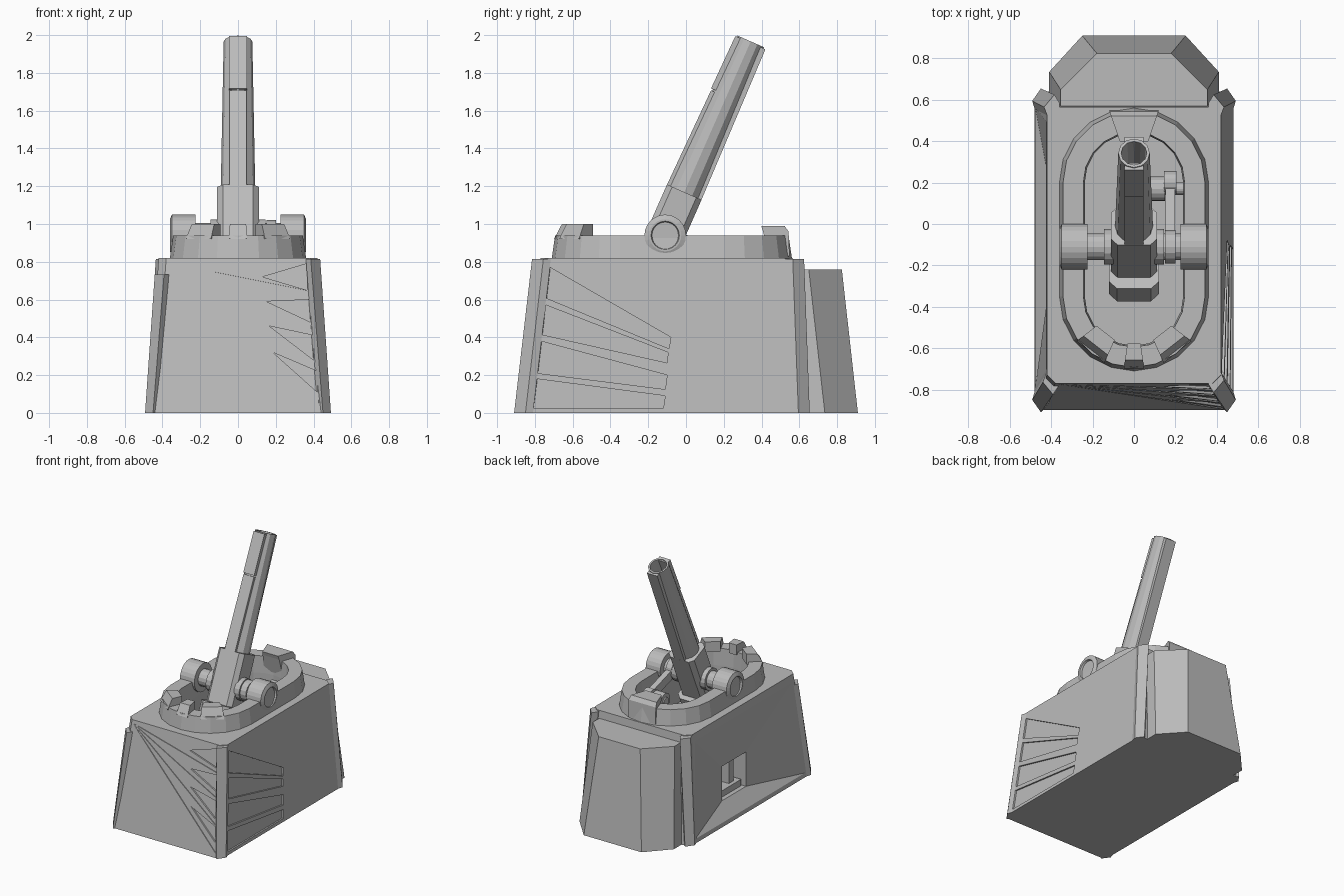
import bpy, bmesh
from math import sin, cos, pi, radians
from mathutils import Matrix, Vector

cube = bpy.data.objects.get("Cube")
if cube:
    bpy.data.objects.remove(cube, do_unlink=True)

grey = bpy.data.materials.new("plain grey")
grey.use_nodes = True
grey.diffuse_color = (0.5, 0.5, 0.5, 1)
grey.node_tree.nodes["Principled BSDF"].inputs["Base Color"].default_value = (0.5, 0.5, 0.5, 1)


def loft(name, loops, matrix=None, closed=False):
    """Skin a row of equal-length loops; cap the ends unless closed."""
    bm = bmesh.new()
    rows = [[bm.verts.new(p) for p in loop] for loop in loops]
    pairs = list(zip(rows, rows[1:]))
    if closed:
        pairs.append((rows[-1], rows[0]))
    else:
        bm.faces.new(rows[0])
        bm.faces.new(rows[-1])
    for a, b in pairs:
        for i in range(len(a)):
            j = (i + 1) % len(a)
            bm.faces.new((a[i], a[j], b[j], b[i]))
    bmesh.ops.recalc_face_normals(bm, faces=bm.faces)
    mesh = bpy.data.meshes.new(name)
    bm.to_mesh(mesh)
    bm.free()
    mesh.materials.append(grey)
    ob = bpy.data.objects.new(name, mesh)
    bpy.context.collection.objects.link(ob)
    if matrix:
        mesh.transform(matrix)
    return ob


def cut(target, cutter):
    """Subtract the cutter for good and remove it."""
    mod = target.modifiers.new("cut", "BOOLEAN")
    mod.operation = "DIFFERENCE"
    mod.solver = "EXACT"
    mod.object = cutter
    bpy.context.view_layer.update()
    bpy.context.view_layer.objects.active = target
    bpy.ops.object.modifier_apply(modifier=mod.name)
    bpy.data.objects.remove(cutter, do_unlink=True)


def circle(r, z, n=16):
    return [(r * cos(2 * pi * i / n), r * sin(2 * pi * i / n), z) for i in range(n)]


def chamfered(x, y0, y1, z, c):
    """Rectangle with cut corners."""
    return [(x - c, y0, z), (x, y0 + c, z), (x, y1 - c, z), (x - c, y1, z),
            (c - x, y1, z), (-x, y1 - c, z), (-x, y0 + c, z), (c - x, y0, z)]


def stadium(r, z, n=10):
    pts = []
    for centre, start in ((0.2, 0), (-0.35, pi)):
        for i in range(n + 1):
            a = start + pi * i / n
            pts.append((r * cos(a), centre + r * sin(a), z))
    return pts


def box(name, x0, x1, y0, y1, z0, z1, matrix=None):
    rect = [(x0, y0), (x1, y0), (x1, y1), (x0, y1)]
    return loft(name, [[(x, y, z) for x, y in rect] for z in (z0, z1)], matrix)


# Tapered hull with a pit below the gun
hull = loft("hull", [chamfered(0.48, -0.9, 0.64, 0, 0.04),
                     chamfered(0.42, -0.77, 0.565, 0.82, 0.04)])
cut(hull, loft("pit_cutter", [stadium(0.24, 0.6), stadium(0.24, 0.9)]))


def side_point(y, z, off):
    return (0.48 - 0.073 * z + off, y, z)


def front_point(x, z, off):
    return (x, -0.9 + 0.1585 * z - off, z)


def recess(point, outline, depth=0.012):
    cut(hull, loft("panel_cutter", [[point(u, v, o) for u, v in outline]
                                    for o in (-depth, 0.03)]))


# Four slanted panels on the left side
for panel in (((-0.72, 0.77), (-0.745, 0.61), (-0.09, 0.34), (-0.08, 0.4)),
              ((-0.74, 0.57), (-0.765, 0.415), (-0.1, 0.265), (-0.095, 0.32)),
              ((-0.77, 0.38), (-0.785, 0.21), (-0.11, 0.125), (-0.1, 0.2)),
              ((-0.79, 0.18), (-0.81, 0.025), (-0.12, 0.025), (-0.11, 0.09))):
    recess(side_point, panel)

# Triangular panels and thin rays fanning across the front
for x, z, top, low in ((0.13, 0.72, 0.79, 0.65), (0.15, 0.59, 0.6, 0.48),
                       (0.165, 0.46, 0.41, 0.28), (0.185, 0.32, 0.22, 0.11)):
    recess(front_point, ((x, z), (x + 0.235, low), (x + 0.235, top)))
for x, z in ((0.38, 0.63), (0.39, 0.45), (0.41, 0.25), (0.43, 0.05)):
    recess(front_point, ((-0.37, 0.795), (x, z - 0.015), (x, z + 0.015)), 0.006)

# Dished right side with an open hatch
mouth = [side_point(y, z, 0.002) for y, z in
         ((-0.72, 0.77), (-0.81, 0.03), (0.58, 0.03), (0.51, 0.77))]
hatch = [(-0.18, 0.41), (-0.18, 0.14), (0.12, 0.14), (0.12, 0.41)]
cut(hull, loft("dish_cutter", [[(-x, y, z) for x, y, z in mouth],
                               [(-0.395, y, z) for y, z in hatch]]))
cut(hull, loft("hatch_cutter", [[(x, y, z) for y, z in hatch] for x in (-0.41, -0.26)]))
box("hatch_step", -0.36, -0.25, -0.17, 0.11, 0.13, 0.19)
box("hatch_post", -0.33, -0.25, -0.12, -0.06, 0.15, 0.42)

# Corner posts, the front right one shorter
for sx in (-1, 1):
    for name, sy, yb, yt in (("front", -1, 0.9, 0.785), ("back", 1, 0.645, 0.595)):
        k = 0.9 if (sx, sy) == (-1, -1) else 1
        base = [(0.42, -0.02), (0.45, 0.01), (0.492, -0.05), (0.48, -0.09), (0.41, -0.09)]
        head = [(0.36, -0.01), (0.385, 0.03), (0.435, -0.03), (0.42, -0.07), (0.36, -0.08)]
        low = [Vector((sx * x, sy * (yb + d), 0)) for x, d in base]
        high = [Vector((sx * x, sy * (yt + d), 0.815)) for x, d in head]
        loft(name + "_corner_post", [low, [a.lerp(b, k) for a, b in zip(low, high)]])

# Rear bulge
loft("rear_bulge", [
    [(-x, y, z) for x, y in half] + [(x, y, z) for x, y in reversed(half)]
    for z, half in ((0, ((0.41, 0.5), (0.41, 0.735), (0.25, 0.91))),
                    (0.76, ((0.355, 0.5), (0.355, 0.65), (0.18, 0.825))))])

# Turret ring
loft("turret_ring", [stadium(0.362, 0.81), stadium(0.343, 0.94),
                     stadium(0.245, 0.94), stadium(0.238, 0.81)], closed=True)


def tooth(name, centre, angle, half, rows):
    loops = []
    for z, r0, r1 in rows:
        loops.append([(r * cos(radians(angle + s * half)),
                       centre + r * sin(radians(angle + s * half)), z)
                      for r, s in ((r0, -1), (r1, -1), (r1, 1), (r0, 1))])
    loft(name, loops)


for angle, half in ((-90, 8), (-128, 14), (-52, 14)):
    tooth("front_tooth", -0.35, angle, half, ((0.92, 0.23, 0.352), (1.0, 0.23, 0.31)))
tooth("rear_tooth", 0.2, 90, 19,
      ((0.83, 0.25, 0.368), (0.96, 0.22, 0.363), (0.99, 0.21, 0.34)))

# Trunnions along the pivot
pivot = Matrix.Translation((0, -0.11, 0.94))
across = pivot @ Matrix.Rotation(pi / 2, 4, "Y")
loft("axle", [circle(0.065, -0.3), circle(0.065, 0.3)], across)
for s in (-1, 1):
    loft("trunnion_boss", [circle(0.11, s * 0.225, 24), circle(0.11, s * 0.35, 24),
                           circle(0.085, s * 0.36, 24), circle(0.075, s * 0.36, 24),
                           circle(0.07, s * 0.345, 24)], across)
    loft("axle_collar", [circle(0.085, s * 0.1), circle(0.085, s * 0.145)], across)

# Gun: local z runs along the bore, local -y faces forward and up
tilt = pivot @ Matrix.Rotation(radians(-23.8), 4, "X")
loft("gun_sleeve", [chamfered(0.11, -0.1, 0.1, z, 0.03) for z in (-0.25, 0.25)], tilt)
loft("breech", [chamfered(0.1, -0.12, 0.12, -0.34, 0.03),
                chamfered(0.122, -0.16, 0.14, -0.29, 0.04),
                chamfered(0.122, -0.16, 0.14, -0.14, 0.04)], tilt)
loft("barrel", [circle(0.092, 0.23, 12), circle(0.076, 1.122, 12),
                circle(0.062, 1.122, 12), circle(0.058, 0.85, 12)], tilt)
loft("barrel_top_plate", [[(-0.047, y, z), (0.047, y, z), (0.047, -0.05, z), (-0.047, -0.05, z)]
                          for y, z in ((-0.092, 0.81), (-0.086, 1.115))], tilt)
for name, s, end in (("lower", 1, 1.115), ("upper", -1, 0.8)):
    loft("barrel_" + name + "_rail", [[(-0.045, s * y, z), (0.045, s * y, z),
                                       (0.045, s * 0.06, z), (-0.045, s * 0.06, z)]
                                      for y, z in ((0.1, 0.23), (0.088, end))], tilt)

# Elevating link beside the gun
link = Matrix.Translation((0.175, -0.11, 0.94)) @ Matrix.Rotation(radians(-17), 4, "X")
box("elevating_link", -0.022, 0.022, -0.05, 0.33, -0.035, 0.035, link)
for name, y, z, r, x0, x1 in (("link_head", -0.11, 0.94, 0.08, 0.15, 0.2),
                              ("link_foot", 0.2, 0.845, 0.055, 0.145, 0.205),
                              ("link_drum", 0.17, 0.82, 0.06, 0.06, 0.15),
                              ("link_pin", 0.17, 0.82, 0.03, 0.05, 0.24)):
    loft(name, [circle(r, x0), circle(r, x1)],
         Matrix.Translation((0, y, z)) @ Matrix.Rotation(pi / 2, 4, "Y"))
